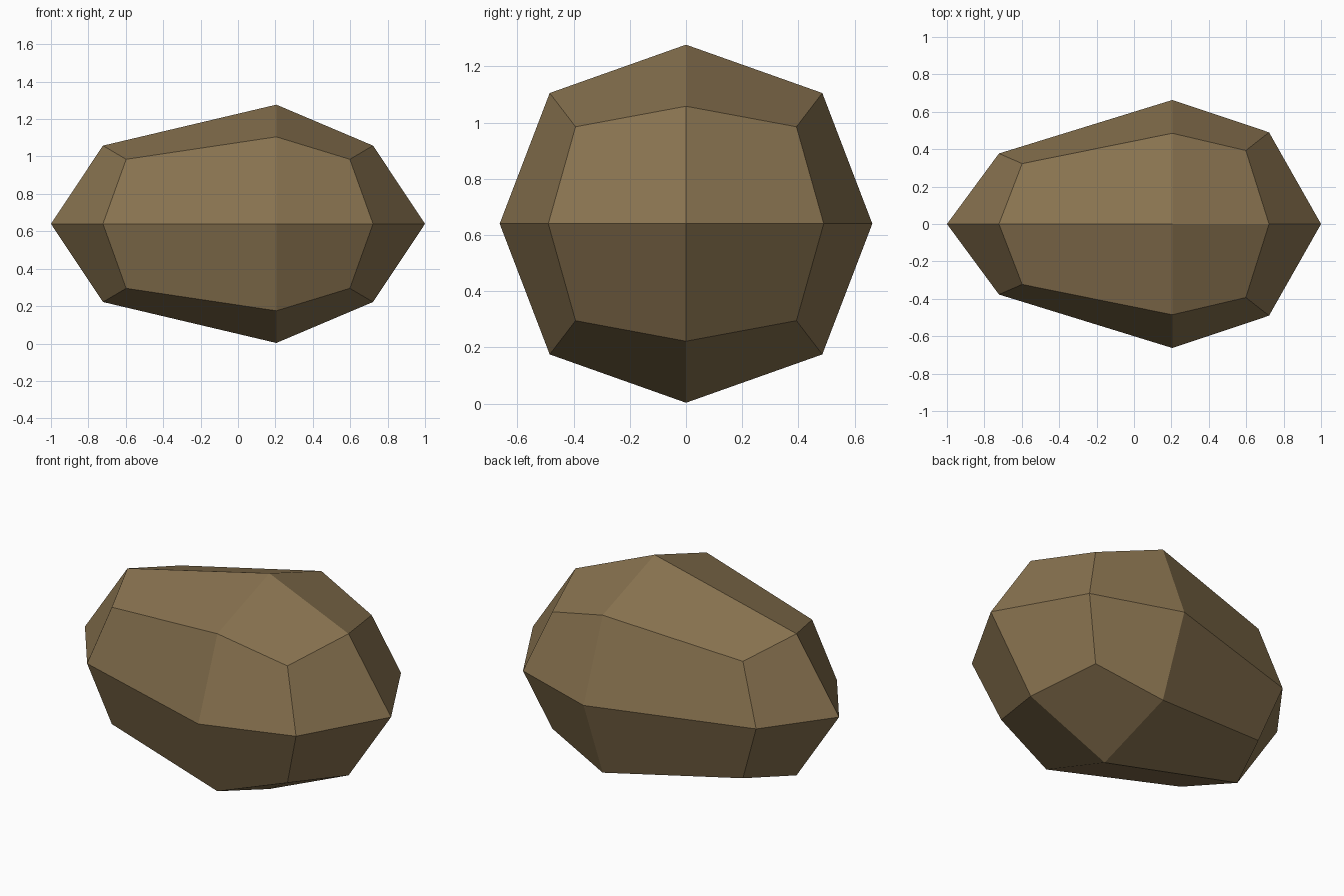
import bpy, bmesh

if "Cube" in bpy.data.objects:
    bpy.data.objects.remove(bpy.data.objects["Cube"])

CENTRE_Z = 0.64

# Half-sizes (x, y, z) by number of non-zero directions: 1 face centre, 2 edge middle, 3 corner
def place(sx, sy, sz):
    kind = abs(sx) + abs(sy) + abs(sz)
    if kind == 1:
        x, y, z = 1.0, 0.663, 0.637
    elif kind == 2:
        x, y, z = 0.722, 0.485, 0.465
        if sx:                                    # narrower on the left end
            y, z = (0.49 if sx > 0 else 0.377), 0.418
    else:
        x, y, z = 0.598, (0.393 if sx > 0 else 0.323), 0.345
    px = sx * x if sx else 0.205                  # middle ring is shifted right
    return px, sy * y, CENTRE_Z + sz * z

# Stone: a cube split into 24 quads and rounded out
bm = bmesh.new()
bmesh.ops.create_cube(bm, size=2)
bmesh.ops.subdivide_edges(bm, edges=bm.edges[:], cuts=1, use_grid_fill=True)
for v in bm.verts:
    v.co = place(*(round(c) for c in v.co))
bmesh.ops.recalc_face_normals(bm, faces=bm.faces[:])

mesh = bpy.data.meshes.new("stone")
bm.to_mesh(mesh)
bm.free()

mat = bpy.data.materials.new("stone brown")
mat.diffuse_color = (0.25, 0.172, 0.08, 1)
mat.use_nodes = True
mat.node_tree.nodes["Principled BSDF"].inputs["Base Color"].default_value = mat.diffuse_color
mesh.materials.append(mat)
bpy.context.collection.objects.link(bpy.data.objects.new("stone", mesh))
